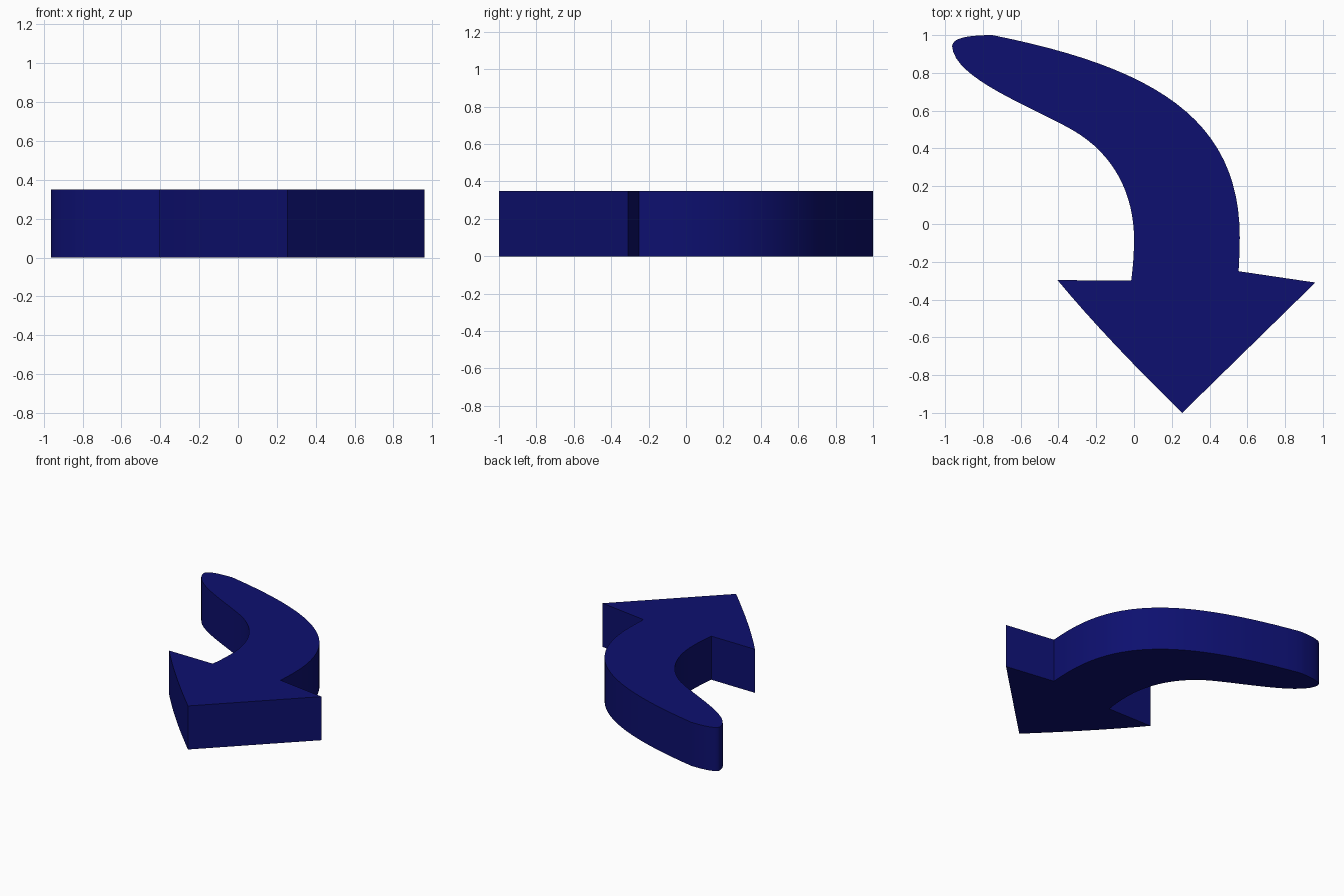
import bpy, bmesh, math
from mathutils import Vector
from mathutils.geometry import interpolate_bezier

if "Cube" in bpy.data.objects:
    bpy.data.objects.remove(bpy.data.objects["Cube"])

HEIGHT = 0.35


def bezier(a, b, c, d, n=14):
    """Sample a cubic curve, leaving out its last point."""
    pts = interpolate_bezier(*[Vector((*p, 0)) for p in (a, b, c, d)], n + 1)
    return [(p.x, p.y) for p in pts[:-1]]


# Outline, clockwise from the rounded tail
outline = []
outline += bezier((-0.75, 1.0), (0.1, 0.83), (0.56, 0.56), (0.56, -0.07), 24)   # outer sweep
outline += bezier((0.56, -0.07), (0.56, -0.15), (0.555, -0.23), (0.55, -0.31), 4)
outline += [(0.96, -0.31)]                                                      # head corner
outline += bezier((0.255, -1.0), (0.0, -0.75), (-0.22, -0.52), (-0.405, -0.297), 8)  # bowed head side
outline += [(-0.405, -0.297)]
outline += bezier((-0.015, -0.30), (-0.005, -0.23), (0.0, -0.15), (0.0, -0.08), 4)
outline += bezier((0.0, -0.08), (0.0, 0.15), (-0.1, 0.37), (-0.33, 0.50), 16)   # inner sweep
outline += bezier((-0.33, 0.50), (-0.55, 0.625), (-0.95, 0.77), (-0.963, 0.94), 16)
outline += bezier((-0.963, 0.94), (-0.963, 0.985), (-0.88, 1.0), (-0.75, 1.0), 10)   # tail tip

# Solid plate
bm = bmesh.new()
base = bm.faces.new([bm.verts.new((x, y, 0)) for x, y in outline])
ext = bmesh.ops.extrude_face_region(bm, geom=[base], use_keep_orig=True)
top = [v for v in ext["geom"] if isinstance(v, bmesh.types.BMVert)]
bmesh.ops.translate(bm, verts=top, vec=(0, 0, HEIGHT))
bmesh.ops.recalc_face_normals(bm, faces=bm.faces)
mesh = bpy.data.meshes.new("curved_arrow")
bm.to_mesh(mesh)
bm.free()

arrow = bpy.data.objects.new("curved_arrow", mesh)
bpy.context.collection.objects.link(arrow)

# Navy colour
navy = bpy.data.materials.new("navy")
navy.diffuse_color = (0.004, 0.005, 0.16, 1)
navy.use_nodes = True
navy.node_tree.nodes["Principled BSDF"].inputs["Base Color"].default_value = navy.diffuse_color
mesh.materials.append(navy)

# Smooth side walls, sharp rims and corners
bpy.context.view_layer.objects.active = arrow
arrow.select_set(True)
bpy.ops.object.shade_smooth_by_angle(angle=math.radians(30))
